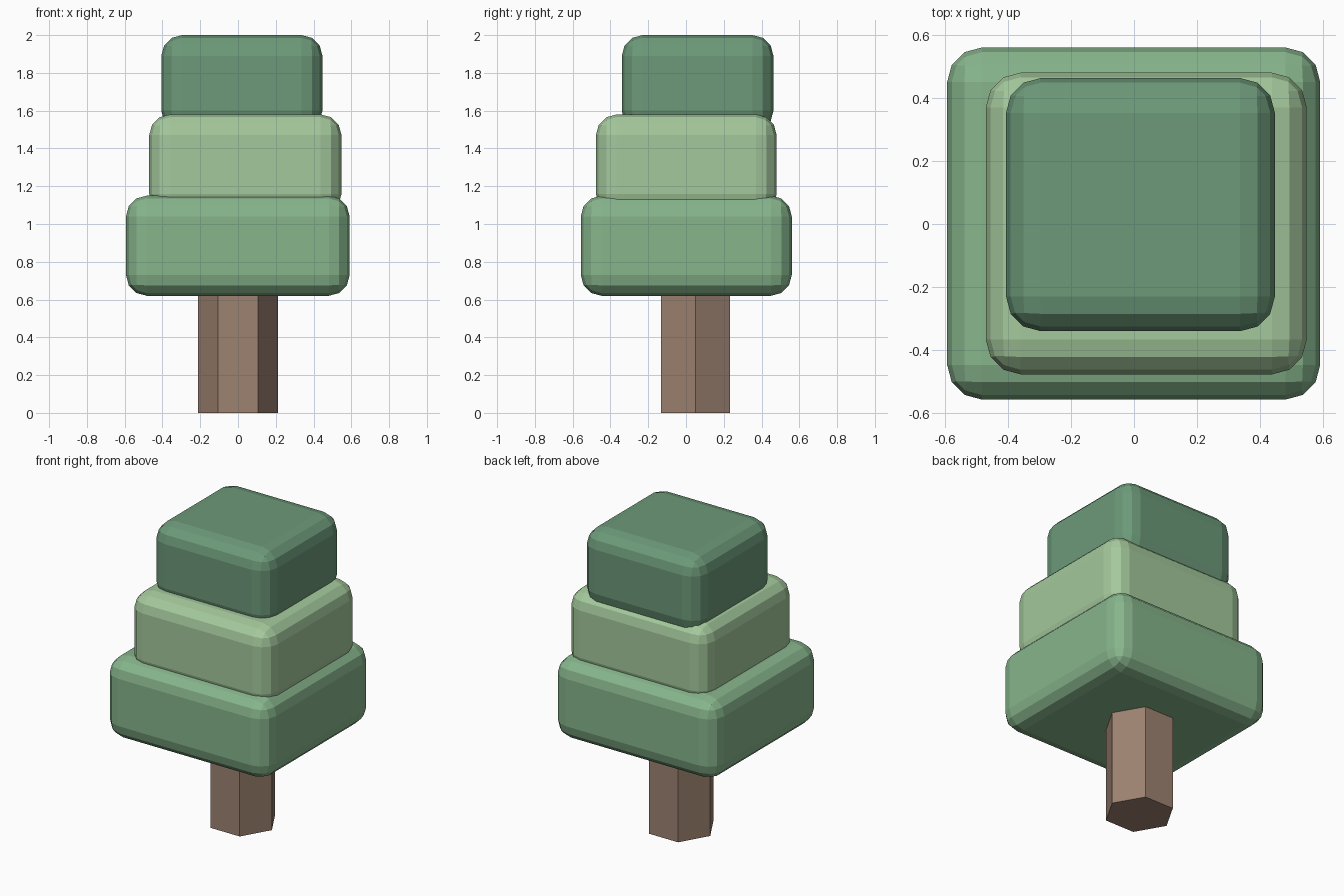
import bpy, bmesh
from mathutils import Matrix, Vector

if "Cube" in bpy.data.objects:
    bpy.data.objects.remove(bpy.data.objects["Cube"])


def finish(bm, name, color):
    mesh = bpy.data.meshes.new(name)
    bm.to_mesh(mesh)
    bm.free()
    mat = bpy.data.materials.new(name + "_color")
    mat.diffuse_color = (*color, 1)
    mat.use_nodes = True
    mat.node_tree.nodes["Principled BSDF"].inputs["Base Color"].default_value = mat.diffuse_color
    mesh.materials.append(mat)
    obj = bpy.data.objects.new(name, mesh)
    bpy.context.collection.objects.link(obj)
    return obj


def foliage(name, low, high, color, bevel=0.11):
    low, high = Vector(low), Vector(high)
    bm = bmesh.new()
    bmesh.ops.create_cube(bm, size=1)
    bmesh.ops.scale(bm, vec=high - low, verts=bm.verts)
    obj = finish(bm, name, color)
    obj.location = (low + high) / 2
    mod = obj.modifiers.new("rounded_edges", 'BEVEL')
    mod.width = bevel
    mod.segments = 3
    mod.limit_method = 'NONE'


# Three stacked, slightly offset foliage blocks
foliage("lower_foliage", (-0.593, -0.557, 0.62), (0.591, 0.56, 1.15), (0.24, 0.46, 0.26))
foliage("middle_foliage", (-0.47, -0.477, 1.05), (0.548, 0.48, 1.58), (0.37, 0.58, 0.33))
foliage("top_foliage", (-0.406, -0.34, 1.49), (0.447, 0.463, 2.0), (0.15, 0.32, 0.19))

# Hexagonal trunk with its top hidden in the lower foliage
bm = bmesh.new()
bmesh.ops.create_circle(bm, cap_ends=True, segments=6, radius=0.211,
                        matrix=Matrix.Rotation(1.5707963, 4, 'Z'))
top = bmesh.ops.extrude_face_region(bm, geom=bm.faces[:])["geom"]
bmesh.ops.translate(bm, vec=(0, 0, 0.8),
                    verts=[g for g in top if isinstance(g, bmesh.types.BMVert)])
bmesh.ops.recalc_face_normals(bm, faces=bm.faces)
trunk = finish(bm, "trunk", (0.34, 0.225, 0.165))
trunk.location = (0, 0.05, 0)
# Ensure hexagon corners point along x
xs = max(v.co.x for v in trunk.data.vertices)
if xs < 0.2:
    trunk.data.transform(Matrix.Rotation(0.5235988, 4, 'Z'))
